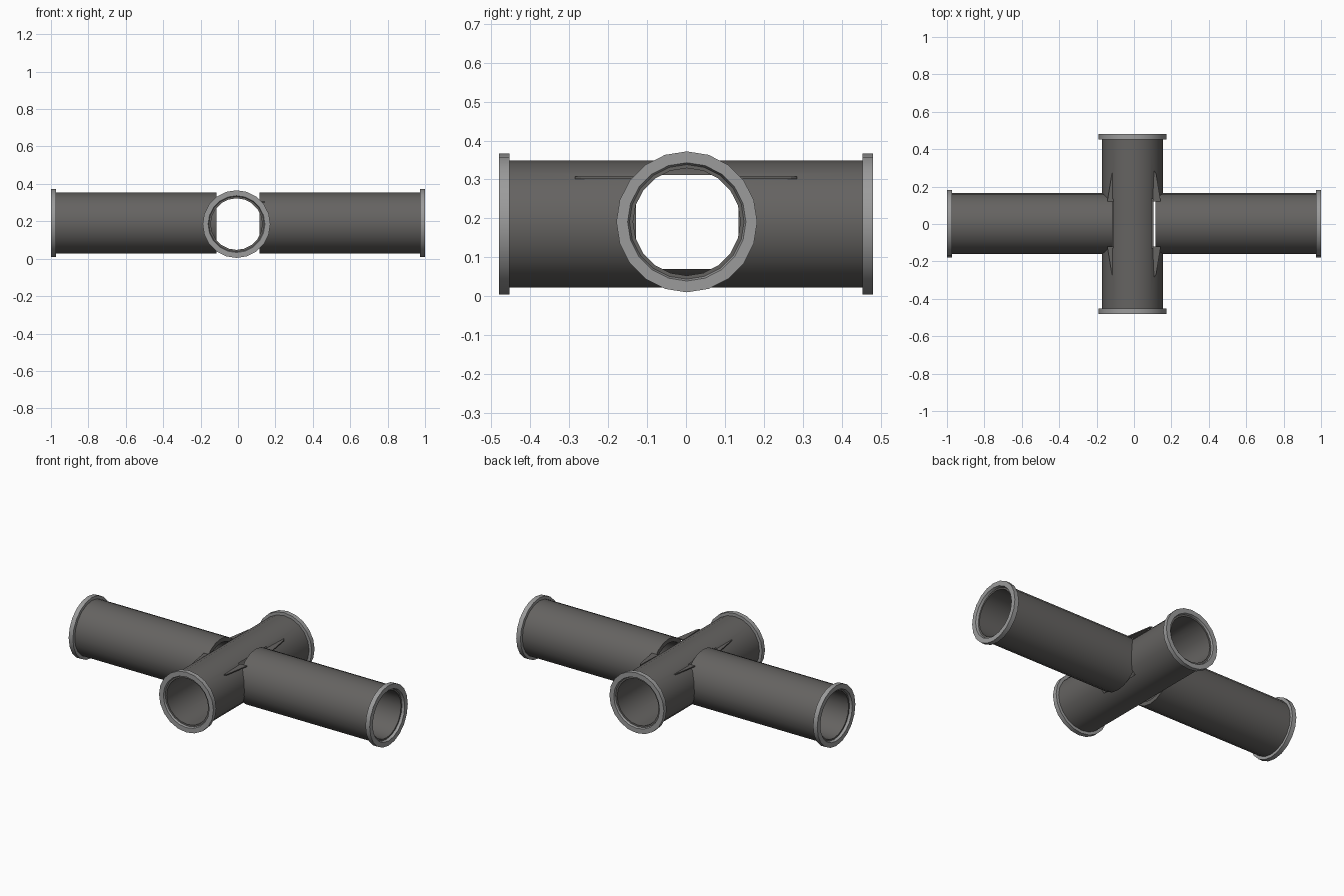
import bpy, bmesh, math
from mathutils import Vector

if "Cube" in bpy.data.objects:
    bpy.data.objects.remove(bpy.data.objects["Cube"])

SIDES = 20


def material(name, rgb):
    m = bpy.data.materials.new(name)
    m.diffuse_color = (*rgb, 1)
    m.use_nodes = True
    m.node_tree.nodes["Principled BSDF"].inputs["Base Color"].default_value = m.diffuse_color
    return m


dark = material("dark_steel", (0.13, 0.125, 0.12))
light = material("flange_grey", (0.33, 0.33, 0.33))


def finish(bm, name, mat):
    bmesh.ops.recalc_face_normals(bm, faces=bm.faces)
    me = bpy.data.meshes.new(name)
    bm.to_mesh(me)
    bm.free()
    ob = bpy.data.objects.new(name, me)
    bpy.context.collection.objects.link(ob)
    me.materials.append(mat)
    return ob


def smooth(ob):
    bpy.ops.object.select_all(action='DESELECT')
    ob.select_set(True)
    bpy.context.view_layer.objects.active = ob
    bpy.ops.object.shade_smooth_by_angle(angle=math.radians(25))


def revolve(name, profile, centre, axis, mat):
    """Spin a closed (distance, radius) profile around the x or y axis."""
    bm = bmesh.new()
    rings = []
    for d, r in profile:
        ring = []
        for i in range(SIDES):
            a = 2 * math.pi * i / SIDES
            s, c = r * math.sin(a), r * math.cos(a)
            p = Vector((d, s, c)) if axis == 'X' else Vector((s, d, c))
            ring.append(bm.verts.new(p + Vector(centre)))
        rings.append(ring)
    for k, ring in enumerate(rings):
        nxt = rings[(k + 1) % len(rings)]
        for i in range(SIDES):
            j = (i + 1) % SIDES
            bm.faces.new((ring[i], ring[j], nxt[j], nxt[i]))
    return finish(bm, name, mat)


def tube(name, start, end, centre, axis):
    ro, ri = 0.163, 0.138
    return revolve(name, [(start, ro), (end, ro), (end, ri), (start, ri)],
                   centre, axis, dark)


def flange(name, outer, inner, centre, axis):
    ob = revolve(name, [(inner, 0.181), (outer, 0.181), (outer, 0.152), (inner, 0.143)],
                 centre, axis, light)
    smooth(ob)


LONG = (0, 0.002, 0.191)
CROSS = (-0.008, 0, 0.185)

# Long pipe halves, stopping just inside the crossing
for side, s in (("left", -1), ("right", 1)):
    smooth(tube(f"{side}_pipe", s * 0.115, s * 0.985, LONG, 'X'))
    flange(f"{side}_flange", s * 1.0, s * 0.972, LONG, 'X')

# Short crossing pipe with openings into the long pipe
cross = tube("crossing_pipe", -0.468, 0.468, CROSS, 'Y')
bpy.ops.mesh.primitive_cube_add(size=1, location=(0, 0.003, 0.191))
cutter = bpy.context.object
cutter.name = "opening_cutter"
cutter.scale = (0.6, 0.264, 0.242)
cutter.hide_render = True
cut = cross.modifiers.new("openings", 'BOOLEAN')
cut.object = cutter
cut.solver = 'EXACT'
bpy.context.view_layer.objects.active = cross
bpy.ops.object.modifier_apply(modifier=cut.name)
bpy.data.objects.remove(cutter)
smooth(cross)
for side, s in (("front", -1), ("back", 1)):
    flange(f"{side}_flange", s * 0.48, s * 0.453,
           (CROSS[0], 0, CROSS[2]), 'Y')

# Thin weld slivers beside the joint on top
bm = bmesh.new()
for sx in (-1, 1):
    for sy in (-1, 1):
        pts = [(0.10, 0.12), (0.143, 0.12), (0.118, 0.27), (0.107, 0.285)]
        low = [bm.verts.new((sx * x, sy * y, 0.301)) for x, y in pts]
        top = [bm.verts.new((sx * x, sy * y, 0.307)) for x, y in pts]
        bm.faces.new(low)
        bm.faces.new(top)
        for i in range(4):
            j = (i + 1) % 4
            bm.faces.new((low[i], low[j], top[j], top[i]))
finish(bm, "weld_slivers", dark)
